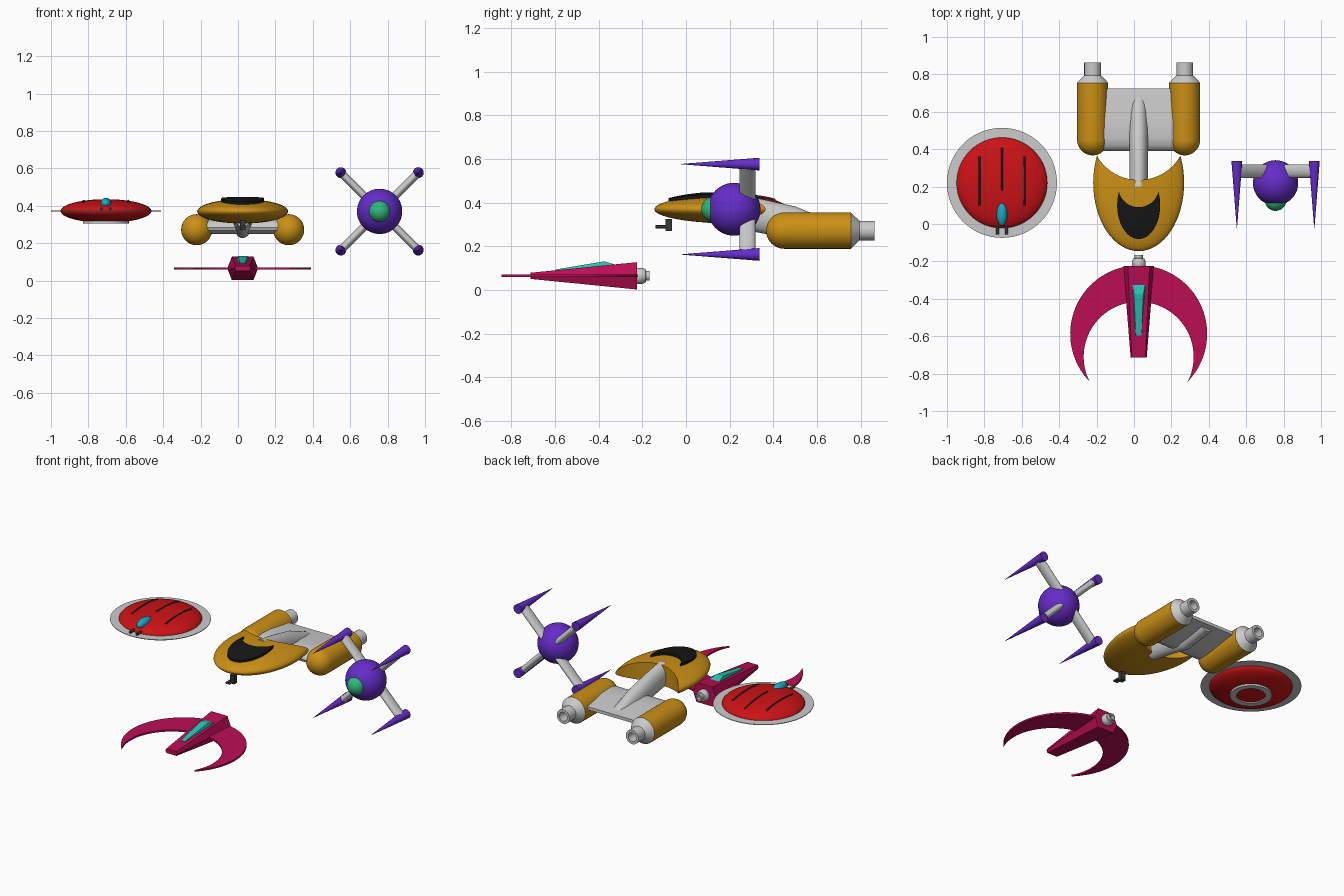
import bpy, bmesh
from math import sin, cos, pi, radians, sqrt

if "Cube" in bpy.data.objects:
    bpy.data.objects.remove(bpy.data.objects["Cube"])

COLOURS = {
    "red": (.6, .006, .008), "gold": (.6, .28, .008), "crimson": (.5, .004, .09),
    "purple": (.13, .025, .58), "teal": (.02, .55, .45), "green": (.03, .48, .2),
    "cyan": (.01, .4, .55), "black": (.008, .008, .008), "dark": (.04, .04, .04),
}
MATS = {}


def finish(name, bm, colour=None, smooth=True):
    bmesh.ops.recalc_face_normals(bm, faces=bm.faces)
    me = bpy.data.meshes.new(name)
    bm.to_mesh(me)
    bm.free()
    if colour:
        if colour not in MATS:
            MATS[colour] = bpy.data.materials.new(colour)
            MATS[colour].diffuse_color = (*COLOURS[colour], 1)
        me.materials.append(MATS[colour])
    ob = bpy.data.objects.new(name, me)
    bpy.context.collection.objects.link(ob)
    if smooth:
        me.shade_smooth()
        me.set_sharp_from_angle(angle=radians(35))
    return ob


def loft(name, rings, colour=None, smooth=True, caps=True):
    """Skin a list of equal-length point rings."""
    bm = bmesh.new()
    vs = [[bm.verts.new(p) for p in r] for r in rings]
    n = len(rings[0])
    for a, b in zip(vs, vs[1:]):
        for i in range(n):
            j = (i + 1) % n
            bm.faces.new((a[i], a[j], b[j], b[i]))
    if caps:
        bm.faces.new(vs[0])
        bm.faces.new(vs[-1])
    else:
        for i in range(n):
            j = (i + 1) % n
            bm.faces.new((vs[-1][i], vs[-1][j], vs[0][j], vs[0][i]))
    return finish(name, bm, colour, smooth)


def arc(cx, cy, rx, ry, a0, a1, n):
    return [(cx + rx * cos(radians(a0 + (a1 - a0) * i / n)),
             cy + ry * sin(radians(a0 + (a1 - a0) * i / n))) for i in range(n + 1)]


def lathe(name, profile, loc, axis="y", colour=None, n=40, caps=True):
    """Revolve (radius, position) pairs about the y or z axis through loc."""
    x, y, z = loc
    rings = []
    for r, t in profile:
        c = arc(0, 0, r, r, 0, 360, n)[:-1]
        rings.append([(x + a, y + t, z + b) if axis == "y" else (x + a, y + b, z + t) for a, b in c])
    return loft(name, rings, colour, caps=caps)


def ellipsoid(name, loc, radii, colour=None, u=64, v=32):
    bm = bmesh.new()
    bmesh.ops.create_uvsphere(bm, u_segments=u, v_segments=v, radius=1)
    for p in bm.verts:
        p.co = [l + r * c for l, r, c in zip(loc, radii, p.co)]
    return finish(name, bm, colour)


def box(name, loc, size, colour):
    bm = bmesh.new()
    bmesh.ops.create_cube(bm, size=1)
    for p in bm.verts:
        p.co = [l + s * c for l, s, c in zip(loc, size, p.co)]
    return finish(name, bm, colour, False)


def prism(name, outline, z0, z1, colour=None, smooth=True):
    return loft(name, [[(x, y, z) for x, y in outline] for z in (z0, z1)], colour, smooth)


def boolean(ob, cutter, op):
    cutter.hide_render = True
    m = ob.modifiers.new("cut", "BOOLEAN")
    m.object, m.operation, m.solver = cutter, op, "EXACT"
    dg = bpy.context.evaluated_depsgraph_get()
    me = bpy.data.meshes.new_from_object(ob.evaluated_get(dg))
    ob.modifiers.clear()
    ob.data = me
    bpy.data.objects.remove(cutter)
    me.shade_smooth()
    me.set_sharp_from_angle(angle=radians(35))


# --- Red saucer ---
SX, SY, SZ = -.706, .22, .372
ellipsoid("saucer_hull", (SX, SY, SZ), (.243, .243, .063), "red")
lathe("saucer_rim", [(.235, -.003), (.294, -.002), (.294, .002), (.235, .003)],
      (SX, SY, SZ), "z", n=64, caps=False)
lathe("saucer_belly_ring", [(.085, -.066), (.122, -.066), (.122, -.045), (.085, -.045)],
      (SX, SY, SZ), "z", n=48, caps=False)
ellipsoid("saucer_canopy", (SX, .055, .412), (.029, .066, .03), "cyan", 32, 16)
for s in (-1, 1):
    lathe("saucer_gun", [(.008, 0), (.008, .08)], (SX + s * .024, -.055, .383), "y", "dark", 12)
for dx, y0, y1 in ((-.12, .1, .36), (0, .18, .41), (.12, .1, .36)):
    rings = []
    for i in range(17):
        y = y0 + (y1 - y0) * i / 16
        z = SZ + .063 * sqrt(1 - (dx / .243) ** 2 - ((y - SY) / .243) ** 2)
        rings.append([(a, y, b) for a, b in arc(SX + dx, z, .005, .006, 0, 360, 8)[:-1]])
    loft("saucer_rib", rings, "dark")

# --- Gold twin-engine ship ---
GX = .025
hull = ellipsoid("gold_hull", (GX, .22, .37), (.243, .365, .065), "gold")
boolean(hull, prism("hull_cutter", arc(GX, .492, .257, .257, 0, 360, 64)[:-1], .2, .6), "DIFFERENCE")
crescent = arc(GX, .1, .115, .18, 156, 384, 40) + arc(GX, .199, .109, .109, -15, -165, 24)[1:-1]
canopy = prism("gold_canopy", crescent, .375, .6, "black")
boolean(canopy, ellipsoid("canopy_cutter", (GX, .22, .37), (.25, .38, .083)), "INTERSECT")
# neck sinking into the rear wing
loft("gold_neck", [[(a, y, b) for a, b in arc(GX, z, .05, .078, 0, 360, 32)[:-1]]
                   for y, z in ((.2, .365), (.35, .338), (.5, .305))]
     + [[(a, .69, b) for a, b in arc(GX, .285, .04, .02, 0, 360, 32)[:-1]]])
section = [(.39, .285), (.397, .303), (.42, .319), (.46, .328), (.55, .326), (.725, .305),
           (.725, .285), (.55, .258), (.46, .25), (.42, .256), (.397, .268)]
loft("gold_rear_wing", [[(GX + s * .22, y, z) for y, z in section] for s in (-1, 1)])
for s in (-1, 1):
    at = (GX + s * .246, 0, .272)
    nose = [(max(.001, .083 * sin(pi / 2 * i / 12)), .45 - .083 * cos(pi / 2 * i / 12)) for i in range(13)]
    lathe("gold_engine", nose + [(.083, .755)], at, "y", "gold")
    lathe("gold_engine_nozzle", [(.083, .755), (.045, .795), (.045, .863), (.028, .863), (.028, .8)], at)
# chin gun
box("chin_gun_mount", (GX, -.08, .297), (.03, .03, .055), "dark")
for s in (-1, 1):
    lathe("chin_gun_barrel", [(.007, -.14), (.007, -.08)], (GX + s * .009, 0, .29), "y", "dark", 12)

# --- Crimson crescent fighter ---
wing = arc(GX, -.587, .366, .366, -45, 225, 64) + arc(GX, -.71, .294, .294, 208, -28, 56)[1:-1]
prism("crescent_wing", wing, .06, .071, "crimson")


def hexagon(y, mid, top, h):
    return [(GX + x, y, .065 + z) for x, z in
            ((-mid, 0), (-top, h), (top, h), (mid, 0), (top, -h), (-top, -h))]


loft("crescent_fuselage", [hexagon(-.713, .043, .036, .014), hexagon(-.225, .082, .058, .0625)],
     "crimson", False)


def canopy_ring(y, low, high, z):
    return [(GX + low, y, .06), (GX + low, y, z - .022), (GX + high, y, z),
            (GX - high, y, z), (GX - low, y, z - .022), (GX - low, y, .06)]


loft("crescent_canopy", [canopy_ring(-.597, .018, .015, .094), canopy_ring(-.375, .034, .025, .131),
                         canopy_ring(-.322, .037, .034, .116)], "teal", False)
lathe("crescent_exhaust", [(.03, -.235), (.037, -.22), (.037, -.2), (.03, -.185), (.022, -.183),
                           (.022, -.167), (.014, -.167), (.014, -.19)], (GX, 0, .065), "y", n=24)

# --- Purple four-cannon ball fighter ---
PX, PY, PZ = .757, .22, .37
ellipsoid("ball_hull", (PX, PY, PZ), (.121,) * 3, "purple", 48, 24)
ellipsoid("ball_window", (PX, .128, PZ), (.058,) * 3, "green", 32, 16)
for sx in (-1, 1):
    for sz in (-1, 1):
        tip = (PX + sx * .207, PZ + sz * .207)
        # strut: oval tube along the diagonal
        oval = arc(0, 0, .021, .036, 0, 360, 24)[:-1]
        loft("ball_strut", [[(x - sz * sx * a * .707, .282 + b, z + a * .707) for a, b in oval]
                            for x, z in ((PX + sx * .03, PZ + sz * .03), tip)])
        lathe("ball_cannon", [(.029, .336), (.0008, -.022)], (tip[0], 0, tip[1]), "y", "purple", 24)

for m in bpy.data.materials:
    if m.users and not m.is_grease_pencil:
        m.use_nodes = True
        m.node_tree.nodes["Principled BSDF"].inputs["Base Color"].default_value = m.diffuse_color
